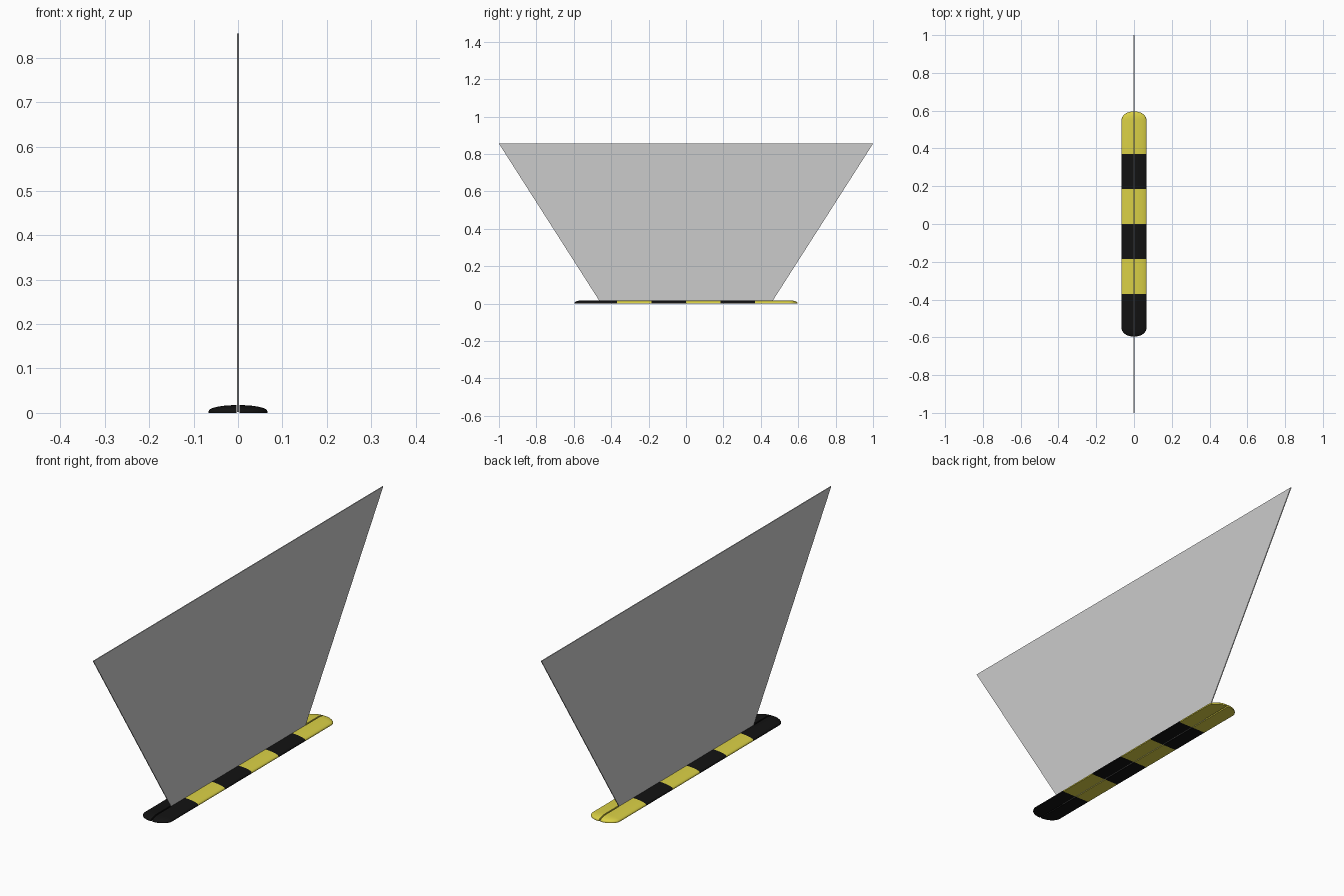
import bpy, bmesh
from math import sin, cos, pi

if "Cube" in bpy.data.objects:
    bpy.data.objects.remove(bpy.data.objects["Cube"])


def material(name, rgb):
    m = bpy.data.materials.new(name)
    m.diffuse_color = (*rgb, 1)
    m.use_nodes = True
    m.node_tree.nodes["Principled BSDF"].inputs["Base Color"].default_value = m.diffuse_color
    return m


def new_object(name, bm):
    bmesh.ops.recalc_face_normals(bm, faces=bm.faces)
    me = bpy.data.meshes.new(name)
    bm.to_mesh(me)
    bm.free()
    ob = bpy.data.objects.new(name, me)
    bpy.context.collection.objects.link(ob)
    return ob


black = material("black", (0.006, 0.006, 0.006))
yellow = material("yellow", (0.7, 0.63, 0.06))

HALF_W, RIM, DOME, GAP = 0.066, 0.004, 0.0135, 0.003
STRAIGHT, CAP, STRIPE = 0.55, 0.046, 0.185
ARC, CAPSTEPS = 10, 8


def half_section(bm, side, y, k):
    """Closed half-dome ring at y; k shrinks it towards the rounded end."""
    pts = [(GAP, 0)]
    for i in range(ARC + 1):
        a = pi / 2 * i / ARC
        pts.append((GAP + (HALF_W - GAP) * k * sin(a), RIM + DOME * k * cos(a)))
    pts.append((GAP + (HALF_W - GAP) * k, 0))
    return [bm.verts.new((side * x, y, z)) for x, z in pts]


# Striped foot: two domed halves with a slot between them
caps = [(STRAIGHT + CAP * sin(pi / 2 * i / CAPSTEPS), cos(pi / 2 * i / CAPSTEPS))
        for i in range(CAPSTEPS + 1)]
stations = ([(-y, k) for y, k in reversed(caps)]
            + [(STRIPE * i, 1) for i in range(-2, 3)] + caps)
for side, name in ((-1, "foot_left_half"), (1, "foot_right_half")):
    bm = bmesh.new()
    rings = [half_section(bm, side, y, k) for y, k in stations]
    n = len(rings[0])
    for s, (r0, r1) in enumerate(zip(rings, rings[1:])):
        mid = (stations[s][0] + stations[s + 1][0]) / 2
        stripe = max(-3, min(2, int(mid // STRIPE)))
        for i in range(n):
            j = (i + 1) % n
            f = bm.faces.new((r0[i], r0[j], r1[j], r1[i]))
            f.material_index = 0 if stripe % 2 else 1
    bmesh.ops.remove_doubles(bm, verts=bm.verts, dist=1e-5)
    ob = new_object(name, bm)
    ob.data.materials.append(black)
    ob.data.materials.append(yellow)
    bpy.ops.object.select_all(action='DESELECT')
    ob.select_set(True)
    bpy.context.view_layer.objects.active = ob
    bpy.ops.object.shade_smooth_by_angle(angle=pi / 6)

# Thin upright trapezoid panel standing in the slot
bm = bmesh.new()
T = 0.002
outline = [(-0.455, 0.002), (0.455, 0.002), (1, 0.855), (-1, 0.855)]
face = bm.faces.new([bm.verts.new((-T, y, z)) for y, z in outline])
ext = bmesh.ops.extrude_face_region(bm, geom=[face])
bmesh.ops.translate(bm, vec=(2 * T, 0, 0),
                    verts=[v for v in ext["geom"] if isinstance(v, bmesh.types.BMVert)])
# Keep the panel a closed solid
if not all(e.is_manifold for e in bm.edges):
    bmesh.ops.holes_fill(bm, edges=bm.edges)
new_object("panel", bm)
